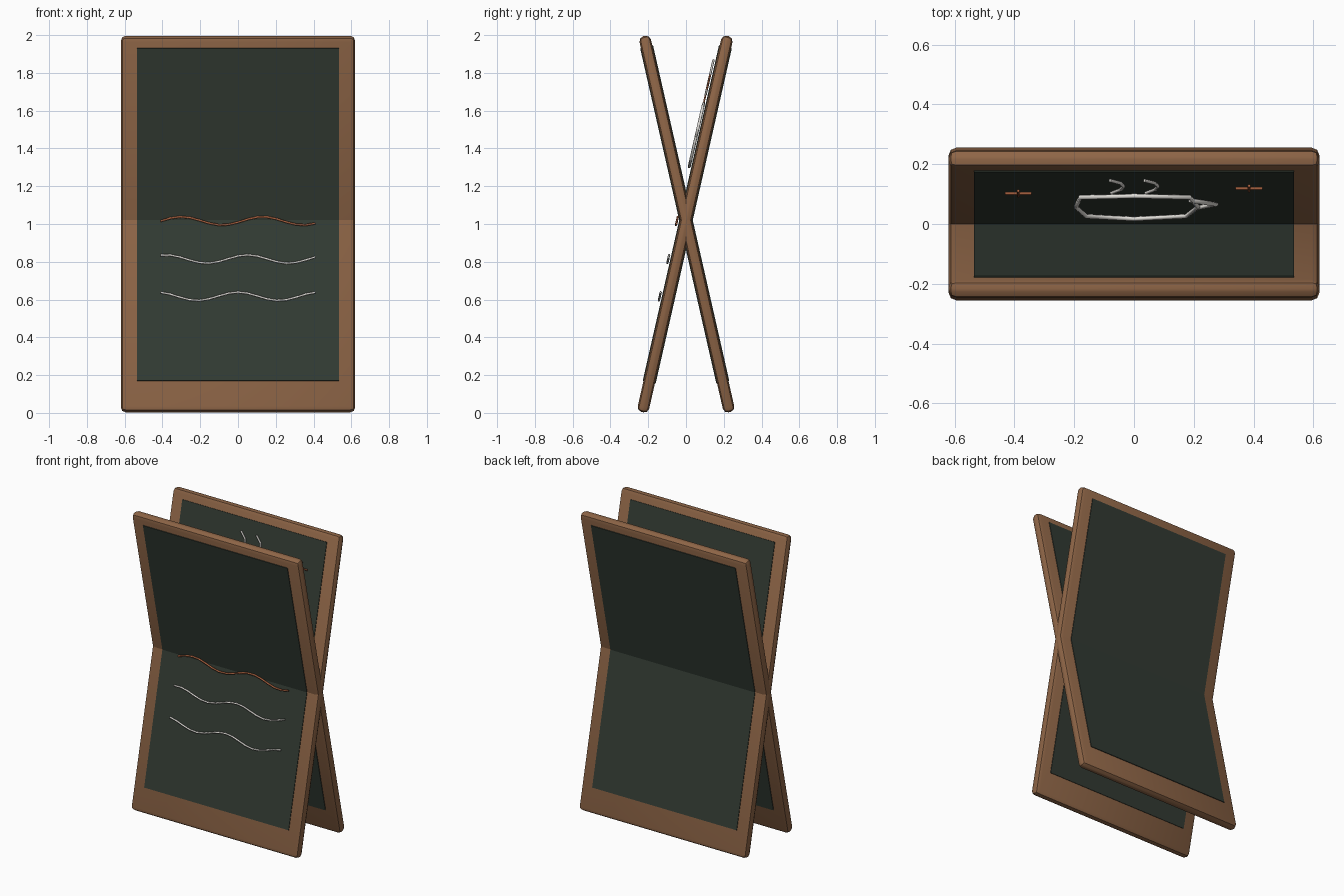
import bpy
import math
from mathutils import Matrix, Vector

cube = bpy.data.objects.get("Cube")
if cube:
    bpy.data.objects.remove(cube)


def material(name, rgb):
    m = bpy.data.materials.new(name)
    m.use_nodes = True
    m.diffuse_color = (*rgb, 1)
    bsdf = m.node_tree.nodes["Principled BSDF"]
    bsdf.inputs["Base Color"].default_value = (*rgb, 1)
    bsdf.inputs["Roughness"].default_value = 0.8
    return m


WOOD = material("brown wood", (0.27, 0.13, 0.062))
SLATE = material("dark green slate", (0.032, 0.043, 0.033))
CHALK = material("white chalk", (0.75, 0.73, 0.69))
ORANGE = material("orange chalk", (0.42, 0.13, 0.055))

# The two boards cross at this height and lean opposite ways
PIVOT = Matrix.Translation((0, 0, 1.02))
LEAN = math.radians(12.8)
LEAN_BACK = PIVOT @ Matrix.Rotation(-LEAN, 4, 'X')
LEAN_FRONT = PIVOT @ Matrix.Rotation(LEAN, 4, 'X')


def slab(name, half_width, thickness, low, high, mat, lean, bevel=0):
    """Upright slab in board space, then leaned into place."""
    bpy.ops.mesh.primitive_cube_add(size=1)
    ob = bpy.context.object
    ob.name = name
    ob.data.transform(Matrix.Translation((0, 0, (low + high) / 2))
                      @ Matrix.Diagonal((half_width * 2, thickness, high - low, 1)))
    ob.data.materials.append(mat)
    ob.matrix_world = lean
    if bevel:
        mod = ob.modifiers.new("rounded edges", 'BEVEL')
        mod.width = bevel
        mod.segments = 2
        bpy.ops.object.modifier_apply(modifier=mod.name)
        bpy.ops.object.shade_smooth_by_angle(angle=math.radians(40))
    return ob


def chalk_line(name, points, mat, radius, closed=False):
    """Thin tube drawn just off the front of the backward-leaning board."""
    curve = bpy.data.curves.new(name, 'CURVE')
    curve.dimensions = '3D'
    curve.bevel_depth = radius
    curve.bevel_resolution = 1
    curve.use_fill_caps = True
    spline = curve.splines.new('POLY')
    spline.points.add(len(points) - 1)
    for p, (x, s) in zip(spline.points, points):
        p.co = (x, -0.046, s, 1)
    spline.use_cyclic_u = closed
    curve.materials.append(mat)
    ob = bpy.data.objects.new(name, curve)
    bpy.context.collection.objects.link(ob)
    ob.matrix_world = LEAN_BACK
    return ob


# Boards: wooden frame with a slate showing on both faces
for side, lean in (("back_leaning", LEAN_BACK), ("front_leaning", LEAN_FRONT)):
    slab(side + "_frame", 0.62, 0.062, -1.042, 1.0, WOOD, lean, bevel=0.026)
    slab(side + "_slate", 0.535, 0.07, -0.879, 0.941, SLATE, lean)

# Wavy writing lines on the lower front
for name, height, peak, mat in (("upper_wave", 1.016, 0.13, ORANGE),
                                ("middle_wave", 0.814, 0.05, CHALK),
                                ("lower_wave", 0.617, 0.0, CHALK)):
    pts = []
    for i in range(17):
        x = -0.41 + 0.82 * i / 16
        z = height + 0.022 * math.cos(math.tau * (x - peak) / 0.43)
        pts.append((x, (z - 1.03) / math.cos(LEAN)))
    chalk_line(name, pts, mat, 0.006)

# Cup drawing with handle and steam
chalk_line("cup_outline", [(-0.18, 0.605), (0, 0.625), (0.187, 0.605), (0.214, 0.46),
                           (0.174, 0.32), (0, 0.28), (-0.16, 0.32), (-0.194, 0.455)],
           CHALK, 0.008, closed=True)
chalk_line("cup_handle", [(0.187, 0.56), (0.275, 0.5), (0.21, 0.445)], CHALK, 0.008)
for name, x in (("left_steam", -0.08), ("right_steam", 0.035)):
    chalk_line(name, [(x, 0.86), (x + 0.035, 0.82), (x + 0.045, 0.77),
                      (x + 0.035, 0.72), (x + 0.005, 0.67)], CHALK, 0.006)

# Small sparkle crosses beside the cup
for name, x, s in (("right_sparkle", -0.387, 0.665), ("left_sparkle", 0.385, 0.74)):
    chalk_line(name + "_bar", [(x - 0.045, s), (x + 0.045, s)], ORANGE, 0.005)
    chalk_line(name + "_stem", [(x, s - 0.04), (x, s + 0.04)], ORANGE, 0.005)
